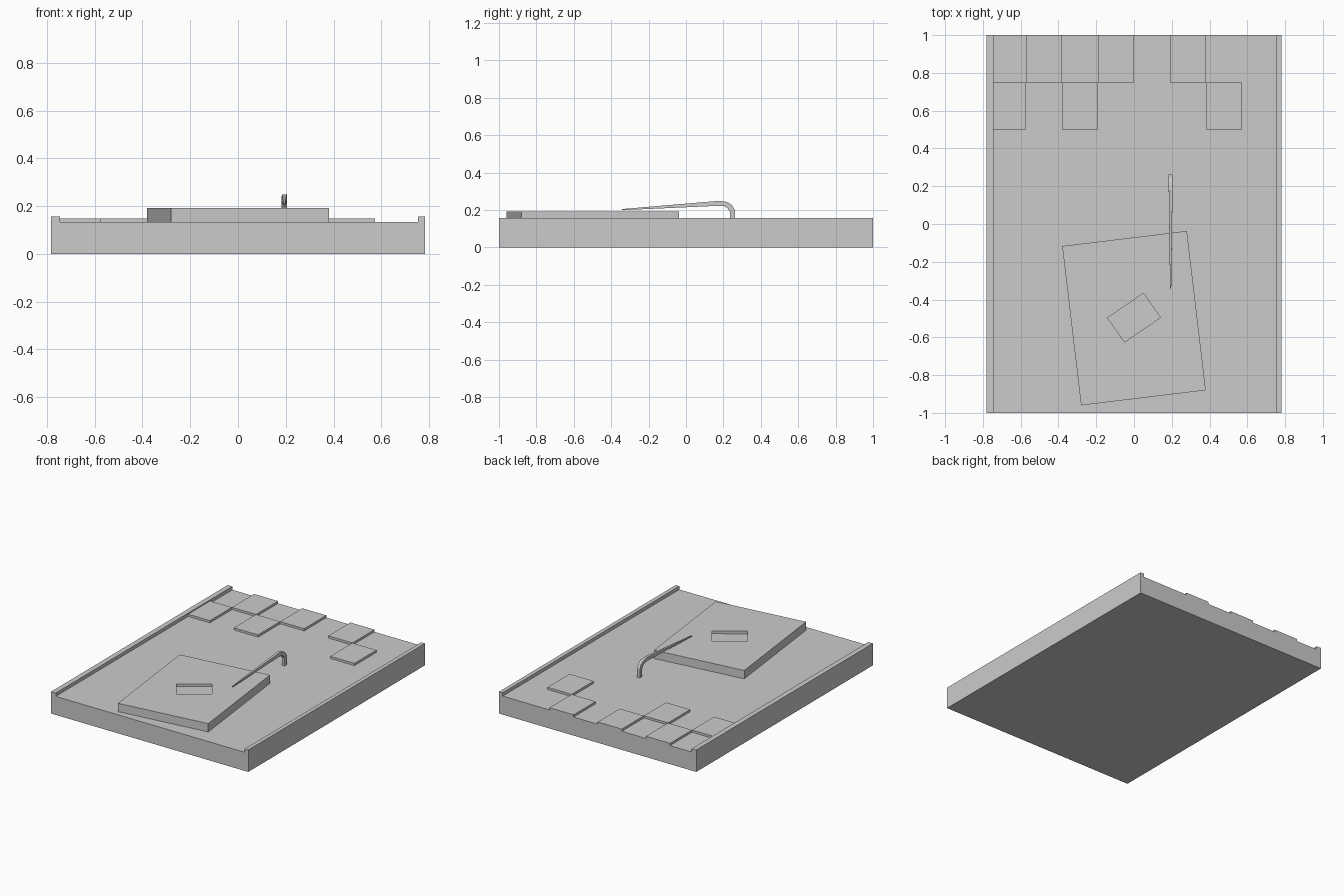
import bpy, bmesh
from mathutils import Vector

if "Cube" in bpy.data.objects:
    bpy.data.objects.remove(bpy.data.objects["Cube"])


def loft(name, rings):
    """Join matching rings of points into a closed solid."""
    bm = bmesh.new()
    loops = [[bm.verts.new(p) for p in ring] for ring in rings]
    n = len(loops[0])
    for a, b in zip(loops, loops[1:]):
        for i in range(n):
            j = (i + 1) % n
            bm.faces.new((a[i], a[j], b[j], b[i]))
    bm.faces.new(loops[0])
    bm.faces.new(loops[-1])
    bmesh.ops.recalc_face_normals(bm, faces=bm.faces)
    mesh = bpy.data.meshes.new(name)
    bm.to_mesh(mesh)
    bm.free()
    obj = bpy.data.objects.new(name, mesh)
    bpy.context.collection.objects.link(obj)
    return obj


def prism(name, points, offset):
    """Extrude a flat outline along an offset vector."""
    return loft(name, [points, [Vector(p) + Vector(offset) for p in points]])


def box(name, x0, x1, y0, y1, z0, z1):
    return prism(name, [(x0, y0, z0), (x1, y0, z0), (x1, y1, z0), (x0, y1, z0)],
                 (0, 0, z1 - z0))


DECK = 0.133

# Base slab with a raised rail along each side
profile = [(-0.782, 0), (0.782, 0), (0.782, 0.157), (0.753, 0.157), (0.753, DECK),
           (-0.745, DECK), (-0.745, 0.157), (-0.782, 0.157)]
prism("base_slab", [(x, -1, z) for x, z in profile], (0, 2, 0))

# Checkered tiles at the back edge: (column, row)
step = 0.191
for col, row in [(1, 0), (3, 0), (5, 0), (0, 1), (2, 1), (6, 1)]:
    x0 = max(-0.764 + col * step, -0.75)
    x1 = -0.764 + (col + 1) * step
    y1 = 1 - row * 0.25
    box(f"tile_{col}_{row}", x0, x1, y1 - 0.25, y1, DECK - 0.003, 0.149)

# Turned block with a shallow rectangular pocket
block = prism("tilted_block", [(x, y, DECK - 0.003) for x, y in
              [(-0.28, -0.96), (0.38, -0.88), (0.28, -0.037), (-0.38, -0.117)]],
              (0, 0, 0.063))
cutter = prism("pocket_cutter", [(x, y, 0.173) for x, y in
               [(-0.05, -0.625), (0.14, -0.495), (0.05, -0.367), (-0.14, -0.497)]],
               (0, 0, 0.1))
cutter.hide_render = True
mod = block.modifiers.new("pocket", "BOOLEAN")
mod.operation = "DIFFERENCE"
mod.solver = "EXACT"
mod.object = cutter
bpy.context.view_layer.objects.active = block
bpy.ops.object.modifier_apply(modifier=mod.name)
bpy.data.objects.remove(cutter, do_unlink=True)

# Bent tapering arm: outer and inner edge (y, z) with half width
stations = [((0.262, 0.13), (0.235, 0.13), 0.011),
            ((0.262, 0.198), (0.235, 0.190), 0.011),
            ((0.246, 0.226), (0.222, 0.209), 0.011),
            ((0.222, 0.242), (0.205, 0.220), 0.011),
            ((0.180, 0.249), (0.168, 0.222), 0.010),
            ((-0.342, 0.205), (-0.342, 0.199), 0.003)]
loft("bent_arm", [[(0.194 + s * w, p[0], p[1]) for s, p in
                   [(-1, outer), (1, outer), (1, inner), (-1, inner)]]
                  for outer, inner, w in stations])
